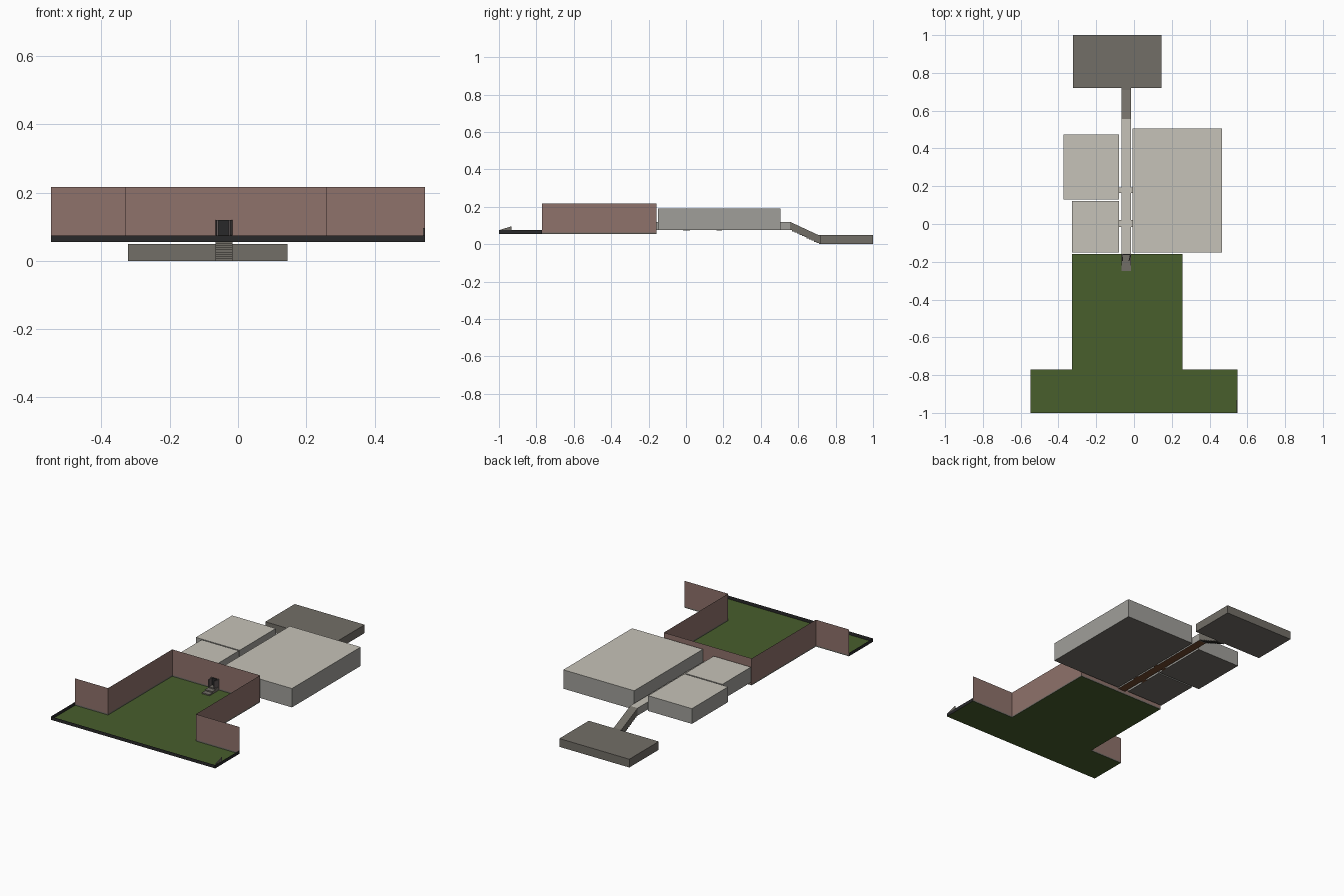
import bpy, bmesh
from mathutils import Vector

if "Cube" in bpy.data.objects:
    bpy.data.objects.remove(bpy.data.objects["Cube"])


def colour(name, r, g, b):
    lin = [((c / 255 + 0.055) / 1.055) ** 2.4 for c in (r, g, b)]
    m = bpy.data.materials.new(name)
    m.diffuse_color = (*lin, 1)
    m.use_nodes = True
    m.node_tree.nodes["Principled BSDF"].inputs["Base Color"].default_value = m.diffuse_color
    return m


GRASS = colour("grass green", 72, 94, 44)
BRICK = colour("dull brick", 143, 114, 107)
KERB = colour("kerb black", 40, 40, 41)
CEILING = colour("pale ceiling", 198, 194, 184)
WALL = colour("grey wall", 160, 159, 154)
STONE = colour("dark stone", 114, 110, 103)
WOOD = colour("brown floor", 112, 72, 46)
DOOR = colour("door grey", 100, 92, 92)


def finish(name, bm, mats):
    me = bpy.data.meshes.new(name)
    bm.to_mesh(me)
    bm.free()
    for m in mats:
        me.materials.append(m)
    ob = bpy.data.objects.new(name, me)
    bpy.context.collection.objects.link(ob)
    return ob


def box(name, x, y, z, top, side=None, bottom=None):
    """Box from ranges, coloured by face direction."""
    bm = bmesh.new()
    bmesh.ops.create_cube(bm, size=1)
    for v in bm.verts:
        v.co = Vector([(r[0] + r[1]) / 2 + c * (r[1] - r[0])
                       for c, r in zip(v.co, (x, y, z))])
    bm.normal_update()
    for f in bm.faces:
        f.material_index = 0 if f.normal.z > .5 else 2 if f.normal.z < -.5 else 1
    return finish(name, bm, (top, side or top, bottom or side or top))


def strip(name, path, z0, z1, mat):
    """Thin upright sheet following a plan path."""
    bm = bmesh.new()
    low = [bm.verts.new((*p, z0)) for p in path]
    high = [bm.verts.new((*p, z1)) for p in path]
    for i in range(len(path) - 1):
        bm.faces.new((low[i], low[i + 1], high[i + 1], high[i]))
    return finish(name, bm, (mat,))


def prism(name, profile, x0, x1, mats, rule=lambda n: 0):
    """Extrude a y,z profile along x."""
    bm = bmesh.new()
    f = bm.faces.new([bm.verts.new((x0, y, z)) for y, z in profile])
    ext = bmesh.ops.extrude_face_region(bm, geom=[f])
    bmesh.ops.translate(bm, vec=(x1 - x0, 0, 0),
                        verts=[g for g in ext["geom"] if isinstance(g, bmesh.types.BMVert)])
    bmesh.ops.recalc_face_normals(bm, faces=bm.faces)
    for g in bm.faces:
        g.material_index = rule(g.normal)
    return finish(name, bm, mats)


# Lawn: T-shaped flat sheet
G = 0.055
wall_path = [(-.548, -.77), (-.328, -.77), (-.328, -.158),
             (.258, -.158), (.258, -.77), (.548, -.77)]
bm = bmesh.new()
outline = [(-.548, -1), *wall_path, (.548, -1)]
f = bm.faces.new([bm.verts.new((*p, G)) for p in outline])
f.normal_update()
if f.normal.z < 0:
    f.normal_flip()
finish("lawn", bm, (GRASS,))

# Brick boundary with a grey plinth, and black kerb on the open sides
strip("boundary_plinth", wall_path, G, G + .008, STONE)
strip("boundary_wall", wall_path, G + .008, .217, BRICK)
strip("kerb", [(-.548, -.77), (-.548, -1), (.548, -1), (.548, -.77)], G, .075, KERB)

# Small triangular marker at the front right corner
prism("corner_marker", [(-1, .075), (-.932, .096), (-.932, .075)], .542, .547, (STONE,))

# Rooms
box("large_room", (-.008, .465), (-.15, .505), (.076, .19), CEILING, WALL, STONE)
box("back_left_room", (-.372, -.08), (.13, .475), (.076, .168), CEILING, WALL, STONE)
box("front_left_room", (-.328, -.08), (-.15, .122), (.076, .168), CEILING, WALL, STONE)
box("end_room", (-.322, .145), (.72, 1), (0, .05), STONE)

# Corridor and cross passages
CX = (-.066, -.016)
box("corridor", CX, (-.158, .555), (.075, .12), CEILING, WALL, WOOD)
for i, (y0, y1) in enumerate([(-.016, .022), (.163, .192)]):
    for j, xs in enumerate([(-.08, CX[0]), (CX[1], -.008)]):
        box(f"passage_{i}_{j}", xs, (y0, y1), (.074, .116), CEILING, WALL, WOOD)

# Stair shaft with stepped underside
N = 12
under = []
for i in range(N):
    z = .075 * (1 - i / N)
    y = .555 + .155 * i / N
    under += [(y, z), (y + .155 / N, z)]
profile = [(.555, .12), *under, (.71, 0), (.72, 0), (.72, .048), (.71, .048)]
prism("stair_shaft", profile, *CX, (STONE,))

# Porch: steps and two open door leaves in front of the back wall
for i in range(3):
    box(f"porch_step_{i}", CX, (-.25 + .03 * i, -.158), (G + .007 * i, G + .007 * (i + 1)), STONE)
for name, path in (("left_door", [(-.064, -.158), (-.06, -.195)]),
                   ("right_door", [(-.018, -.158), (-.026, -.195)])):
    ob = strip(name, path, .074, .12, DOOR)
    mod = ob.modifiers.new("thickness", 'SOLIDIFY')
    mod.thickness = .005
    mod.offset = 0
box("doorway", (-.062, -.02), (-.163, -.158), (.076, .12), KERB)
